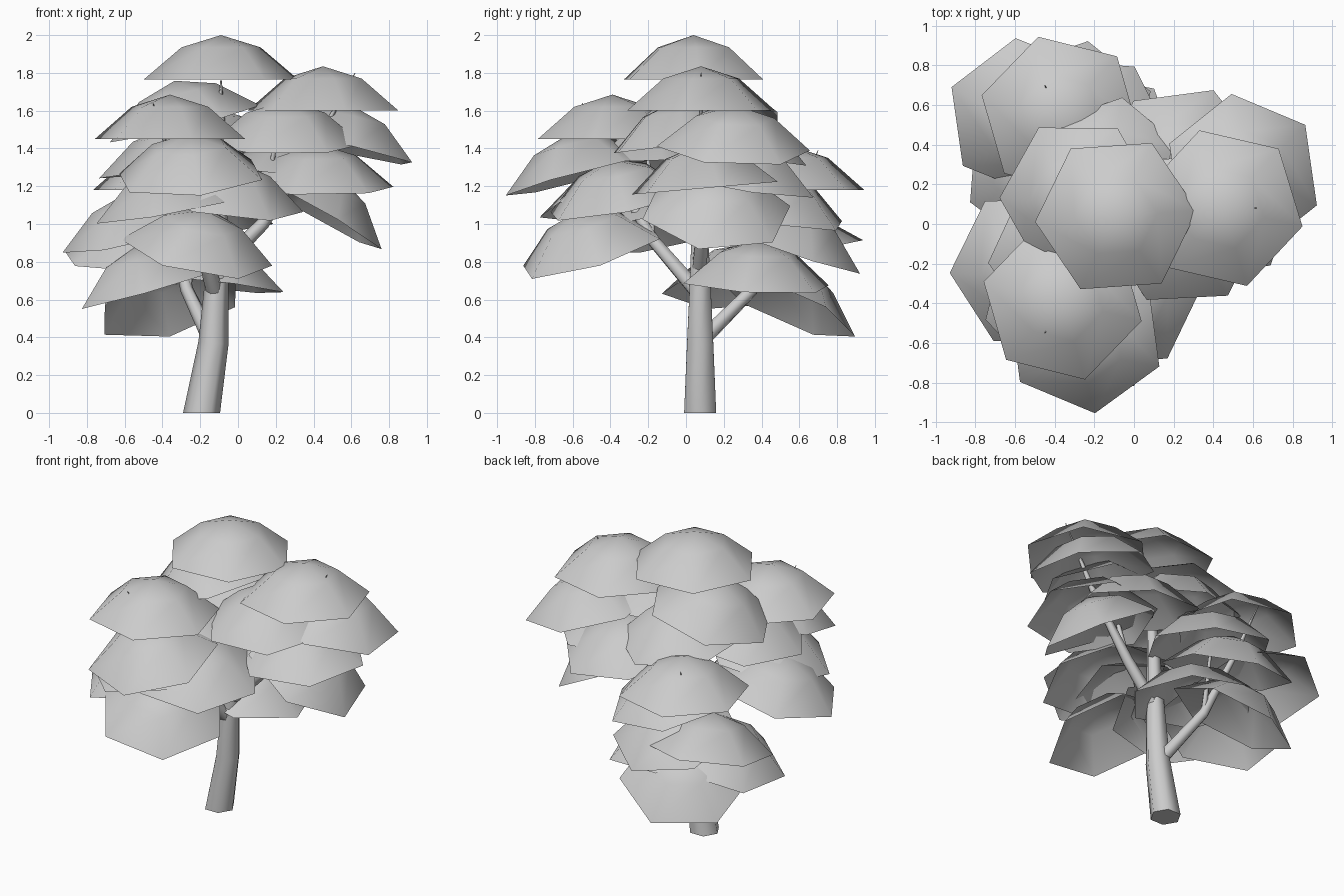
import bpy, bmesh
from math import radians, cos, sin
from mathutils import Vector, Matrix

old = bpy.data.objects.get("Cube")
if old:
    bpy.data.objects.remove(old, do_unlink=True)

grey = bpy.data.materials.new("light_grey")
grey.use_nodes = True
shade = (0.6, 0.6, 0.6, 1)
grey.diffuse_color = shade
grey.node_tree.nodes["Principled BSDF"].inputs["Base Color"].default_value = shade


def finish(bm, name):
    """Turn a bmesh into a smooth-shaded grey object."""
    mesh = bpy.data.meshes.new(name)
    for face in bm.faces:
        face.smooth = True
    bm.to_mesh(mesh)
    bm.free()
    mesh.materials.append(grey)
    obj = bpy.data.objects.new(name, mesh)
    bpy.context.collection.objects.link(obj)
    return obj


def add_ring(bm, radius, z, sides=6):
    return [bm.verts.new((radius * cos(radians(360 * i / sides)),
                          radius * sin(radians(360 * i / sides)), z))
            for i in range(sides)]


def join_rings(bm, low, high):
    for i in range(len(low)):
        j = (i + 1) % len(low)
        bm.faces.new((low[i], low[j], high[j], high[i]))


def leaf_cap(name, x, y, z, lean_direction, lean, turn):
    """Open six-sided dome around its rim centre, leaning outward."""
    bm = bmesh.new()
    rim = add_ring(bm, 0.41, 0)
    shoulder = add_ring(bm, 0.21, 0.17)
    tip = bm.verts.new((0, 0, 0.235))
    join_rings(bm, rim, shoulder)
    for i in range(6):
        bm.faces.new((shoulder[i], shoulder[(i + 1) % 6], tip))
    heading = Matrix.Rotation(radians(lean_direction), 4, 'Z')
    tilt = heading @ Matrix.Rotation(radians(lean), 4, 'Y') @ heading.inverted()
    bm.transform(Matrix.Translation((x, y, z)) @ tilt
                 @ Matrix.Rotation(radians(turn), 4, 'Z'))
    return finish(bm, name)


def limb(name, path):
    """Tapered six-sided tube through (x, y, z, radius) points."""
    bm = bmesh.new()
    rings = []
    points = [Vector(p[:3]) for p in path]
    for i, point in enumerate(points):
        along = points[min(i + 1, len(points) - 1)] - points[max(i - 1, 0)]
        if i == 0 and point.z == 0:
            along = Vector((0, 0, 1))
        turn = Vector((0, 0, 1)).rotation_difference(along.normalized())
        ring = add_ring(bm, path[i][3], 0)
        for v in ring:
            v.co = turn @ v.co + point
        rings.append(ring)
    for low, high in zip(rings, rings[1:]):
        join_rings(bm, low, high)
    bm.faces.new(rings[0][::-1])
    bm.faces.new(rings[-1])
    obj = finish(bm, name)
    bpy.context.view_layer.objects.active = obj
    obj.select_set(True)
    bpy.ops.object.shade_smooth_by_angle(angle=radians(65))
    obj.select_set(False)


# Trunk and the three main branches
limb("trunk", [(-.193, .075, 0, .098), (-.13, .075, .37, .08),
               (-.11, .075, .75, .06), (-.1, .07, 1.08, .045),
               (-.09, .05, 1.6, .02), (-.09, .03, 1.76, .004)])
limb("right_branch", [(-.12, .07, .75, .045), (.13, .09, 1.0, .035),
                      (.4, .08, 1.4, .02), (.62, .08, 1.8, .002)])
limb("front_branch", [(-.12, .07, .63, .045), (-.2, -.18, .92, .035),
                      (-.33, -.37, 1.25, .02), (-.45, -.55, 1.64, .002)])
limb("back_branch", [(-.14, .08, .38, .045), (-.27, .35, .65, .035),
                     (-.36, .53, 1.0, .02), (-.45, .7, 1.39, .002)])

# Twigs rising from the main branches
limb("right_twig", [(.13, .09, 1.0, .02), (.2, .02, 1.45, .01)])
limb("front_twig", [(-.2, -.18, .92, .02), (-.38, -.2, 1.35, .01)])
limb("back_twig", [(-.27, .35, .65, .02), (-.2, .5, 1.0, .01)])

# Leaf caps: rim centre x, y, z, lean direction, lean angle, turn
foliage = {
    "crown": [(-.09, .04, 1.765, 0, 0, 4), (-.28, .13, 1.53, 190, 14, 0),
              (-.13, .24, 1.38, 80, 10, 20)],
    "right": [(.45, .08, 1.6, 0, 0, 47), (.55, .25, 1.4, 15, 13, 38),
              (.25, -.02, 1.42, 270, 7, 3), (.42, .1, 1.19, 270, 5, 11),
              (.41, .16, 1.06, 8, 30, 48), (.25, .3, 1.21, 60, 10, 8)],
    "front": [(-.36, -.39, 1.45, 0, 0, 46), (-.25, -.56, 1.25, 256, 15, 37),
              (-.06, -.35, 1.11, 305, 13, 5), (-.22, -.5, .85, 305, 20, 5),
              (-.53, -.23, .94, 205, 14, 3), (-.33, -.16, 1.29, 170, 7, 5),
              (-.36, -.38, 1.08, 200, 11, 15)],
    "back": [(-.37, .55, 1.18, 0, 0, 46), (-.54, .54, .83, 270, 12, 38),
             (-.22, .46, 1.05, 50, 12, 56), (-.3, .54, .87, 80, 19, 20),
             (-.36, .52, .57, 120, 27, 33), (-.16, .37, .68, 25, 7, 50),
             (-.47, .28, .66, 190, 16, 25)],
}
for side, caps in foliage.items():
    for number, cap in enumerate(caps, 1):
        leaf_cap(f"{side}_leaf_cap_{number}", *cap)
